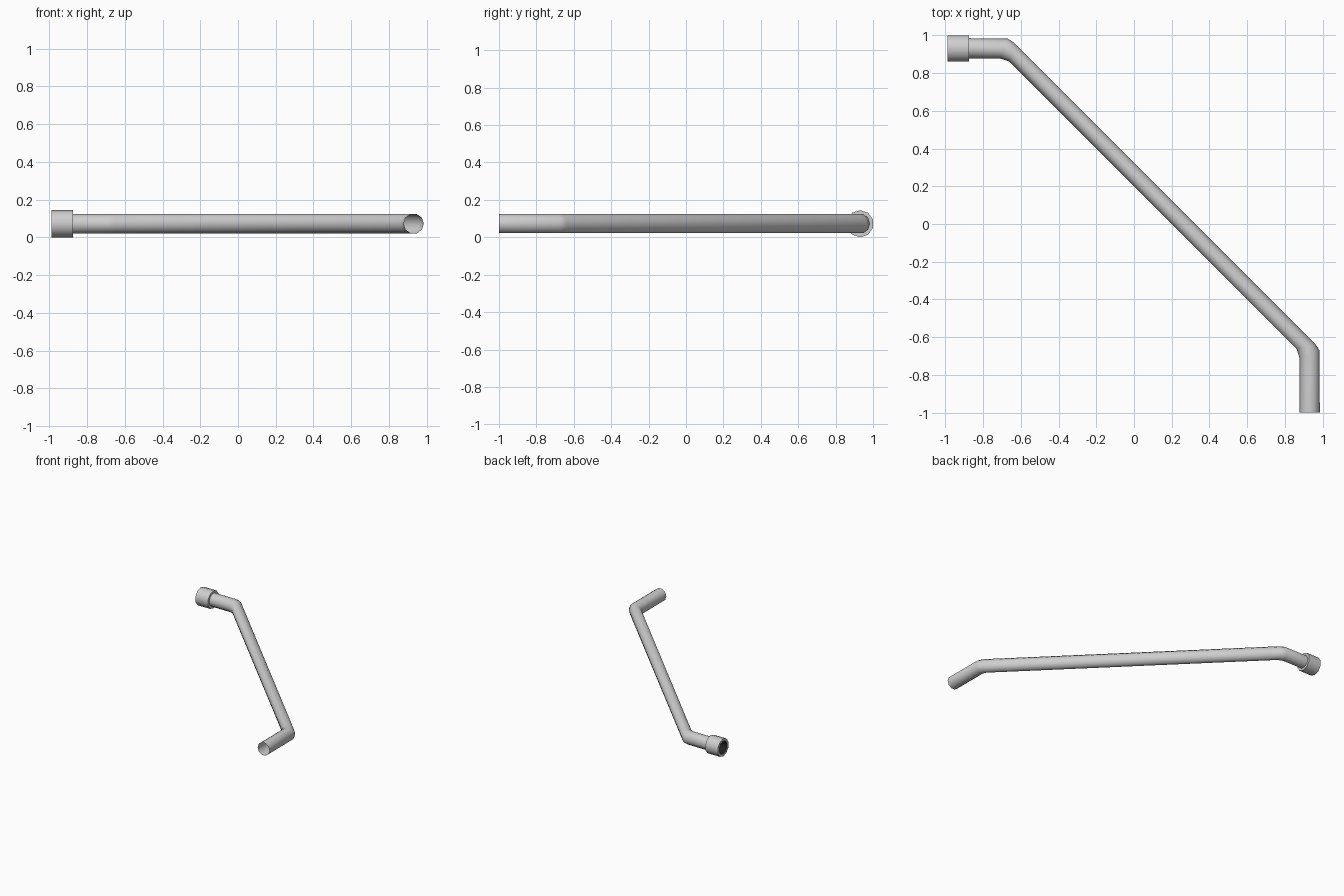
import bpy, bmesh, math
from mathutils import Vector

if "Cube" in bpy.data.objects:
    bpy.data.objects.remove(bpy.data.objects["Cube"])

SIDES = 10
ZC = 0.0725  # height of the pipe centre line


def material(name, value):
    m = bpy.data.materials.new(name)
    m.diffuse_color = (value, value, value, 1)
    m.use_nodes = True
    m.node_tree.nodes["Principled BSDF"].inputs["Base Color"].default_value = m.diffuse_color
    return m


grey = material("light grey", 0.62)
dark = material("dark bore", 0.015)


def loft(name, rings, mats, cap_end=False, dark_from=None):
    """Bridge rings of points; spans from dark_from on use the second material."""
    bm = bmesh.new()
    vr = [[bm.verts.new(p) for p in r] for r in rings]
    for i in range(len(vr) - 1):
        for k in range(SIDES):
            j = (k + 1) % SIDES
            f = bm.faces.new((vr[i][k], vr[i][j], vr[i + 1][j], vr[i + 1][k]))
            if dark_from is not None and i >= dark_from:
                f.material_index = 1
    if cap_end:
        bm.faces.new(vr[-1]).material_index = len(mats) - 1
    bmesh.ops.recalc_face_normals(bm, faces=bm.faces)
    me = bpy.data.meshes.new(name)
    bm.to_mesh(me)
    bm.free()
    ob = bpy.data.objects.new(name, me)
    bpy.context.collection.objects.link(ob)
    for m in mats:
        me.materials.append(m)
    bpy.context.view_layer.objects.active = ob
    ob.select_set(True)
    bpy.ops.object.shade_smooth_by_angle(angle=math.radians(50))
    ob.select_set(False)
    return ob


def pipe_ring(outer, inner):
    """Ring given by its outermost and innermost points in plan."""
    o, n = Vector(outer), Vector(inner)
    c, u = (o + n) / 2, (o - n) / 2
    pts = []
    for k in range(SIDES):
        a = 2 * math.pi * k / SIDES
        p = c + u * math.cos(a)
        pts.append((p.x, p.y, ZC + 0.0535 * math.sin(a)))
    return pts


# bent pipe: the second half mirrors the first across the diagonal
half = [((-0.90, 0.985), (-0.90, 0.878)),
        ((-0.67, 0.983), (-0.71, 0.877)),
        ((-0.638, 0.963), (-0.662, 0.862))]
other = [((o[1], o[0]), (i[1], i[0])) for o, i in reversed(half)]
other[-1] = ((0.985, -1.0), (0.878, -1.0))
loft("bent_pipe", [pipe_ring(o, i) for o, i in half + other], [grey])


# end collar with a dark bore
def collar_ring(x, r):
    return [(x, 0.931 + r * math.sin(2 * math.pi * k / SIDES),
             ZC + r * math.cos(2 * math.pi * k / SIDES)) for k in range(SIDES)]


loft("end_collar",
     [collar_ring(-0.875, 0.045), collar_ring(-0.875, 0.0725),
      collar_ring(-0.988, 0.0725), collar_ring(-0.988, 0.052),
      collar_ring(-0.915, 0.052)],
     [grey, dark], cap_end=True, dark_from=3)
